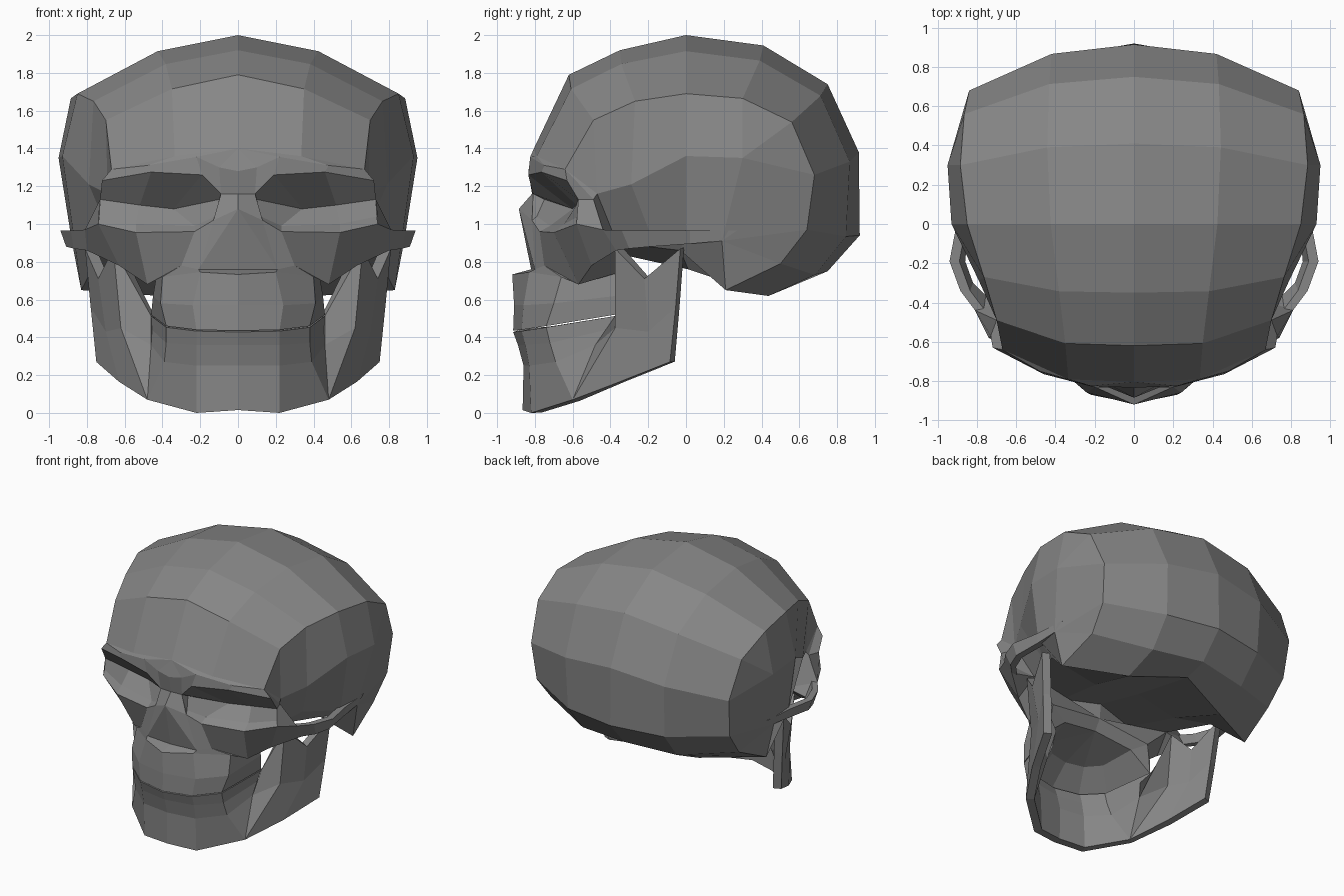
import bpy
import bmesh
from mathutils import Vector

if "Cube" in bpy.data.objects:
    bpy.data.objects.remove(bpy.data.objects["Cube"], do_unlink=True)

bone = bpy.data.materials.new("bone_grey")
bone.use_nodes = True
bone.diffuse_color = (0.24, 0.24, 0.24, 1)
bone.node_tree.nodes["Principled BSDF"].inputs["Base Color"].default_value = bone.diffuse_color


def points(*coords):
    return [Vector(c) for c in coords]


def patch(bm, *rows):
    """Skin a grid of points; rows run downwards, columns run outwards and back.
    Repeated points collapse quads into triangles."""
    for upper, lower in zip(rows, rows[1:]):
        for i in range(len(upper) - 1):
            loop = []
            for p in (upper[i], lower[i], lower[i + 1], upper[i + 1]):
                if not any((p - q).length < 0.0001 for q in loop):
                    loop.append(p)
            if len(loop) > 2:
                bm.faces.new([bm.verts.new(p) for p in loop])


def finish(bm, name, thickness=None):
    """Weld the half, mirror it across x and optionally thicken it inwards."""
    bmesh.ops.remove_doubles(bm, verts=bm.verts, dist=0.0005)
    mesh = bpy.data.meshes.new(name)
    bm.to_mesh(mesh)
    bm.free()
    mesh.materials.append(bone)
    obj = bpy.data.objects.new(name, mesh)
    bpy.context.collection.objects.link(obj)
    mirror = obj.modifiers.new("mirror", "MIRROR")
    mirror.use_axis[0] = True
    mirror.merge_threshold = 0.001
    if thickness:
        solid = obj.modifiers.new("thickness", "SOLIDIFY")
        solid.thickness = thickness
        solid.offset = -1


# Cranium: centre line and temple line, both from brow over the crown to the base
centre = points(
    (0, -0.805, 1.4), (0, -0.62, 1.79), (0, -0.35, 1.92), (0, 0, 2),
    (0, 0.41, 1.945), (0, 0.75, 1.74), (0, 0.915, 1.38), (0, 0.92, 0.94),
    (0, 0.75, 0.75), (0, 0.58, 0.7), (0, 0.05, 0.8), (0, -0.36, 0.9))
temple = points(
    (0.67, -0.64, 1.29), (0.7, -0.49, 1.55), (0.765, -0.27, 1.65), (0.85, 0, 1.69),
    (0.885, 0.3, 1.665), (0.865, 0.56, 1.54), (0.84, 0.68, 1.26), (0.82, 0.64, 0.97),
    (0.8, 0.5, 0.79), (0.83, 0.21, 0.65), (0.72, -0.03, 0.86), (0.6, -0.365, 0.9))


def bulged_middle(a, b):
    """Midpoint pushed away from the middle of the braincase."""
    mid = (a + b) / 2
    return mid + Vector((0, mid.y, mid.z - 1.2)).normalized() * 0.07


middle = [bulged_middle(a, b) for a, b in zip(centre, temple)]
side_mid = points((0.69, -0.47, 1.16), (0.79, -0.29, 1.21), (0.93, 0, 1.36), (0.95, 0.3, 1.35))
side_low = [temple[11]] + points((0.68, -0.19, 0.95), (0.87, 0, 0.94), (0.88, 0.19, 0.91))

bm = bmesh.new()
patch(bm, centre, middle, temple)
patch(bm, temple[1:5], side_mid, side_low)
patch(bm, [temple[0], temple[1]], [temple[0], side_mid[0]])
back, low = side_mid[3], side_low[3]
patch(bm, temple[4:], [back, back, back, low, low, low, side_low[2], side_low[1]])
finish(bm, "cranium")

# Face: brow ridge and rim, socket depth, lower rim and cheek edge, from the nose outwards
ridge = points((0, -0.835, 1.28), (0.1, -0.83, 1.3), (0.22, -0.825, 1.355), (0.48, -0.75, 1.31))
brow = points((0, -0.815, 1.16), (0.09, -0.81, 1.16), (0.19, -0.835, 1.26),
              (0.46, -0.765, 1.275), (0.72, -0.63, 1.23))
socket = points((0.1, -0.75, 1.13), (0.34, -0.6, 1.08), (0.52, -0.58, 1.1), (0.73, -0.57, 1.13))
floor = points((0.12, -0.79, 1.04), (0.23, -0.72, 0.99), (0.54, -0.645, 1), (0.735, -0.57, 1.04))
rim = points((0.13, -0.815, 1.02), (0.23, -0.775, 0.96), (0.54, -0.7, 0.955), (0.74, -0.58, 1))
cheek = points((0.21, -0.8, 0.76), (0.3, -0.75, 0.78), (0.48, -0.57, 0.68),
               (0.63, -0.5, 0.78), (0.8, -0.37, 0.86))
nose_tip, nose_base, process, arch_root = points(
    (0, -0.885, 1.08), (0, -0.82, 0.76), (0.7, -0.49, 1.13), (0.81, -0.44, 0.97))
gum = points((0, -0.92, 0.733), (0.2, -0.83, 0.745), (0.4, -0.66, 0.72), (0.43, -0.365, 0.74))
teeth = points((0, -0.91, 0.57), (0.24, -0.86, 0.57), (0.41, -0.7, 0.58), (0.45, -0.365, 0.62))
bite = points((0, -0.915, 0.435), (0.22, -0.87, 0.44), (0.38, -0.74, 0.46), (0.46, -0.375, 0.52))
palate, throat = points((0, -0.42, 0.71), (0, -0.37, 0.79))
vault = [p.lerp(palate, 0.35) + Vector((0, 0, 0.07)) for p in bite]
hinge = temple[11]

bm = bmesh.new()
# Brow ridge and eye sockets
patch(bm, [centre[0], centre[0], centre[0], middle[0], temple[0]], ridge + [temple[0]], brow)
patch(bm, brow[1:], socket, floor, rim)
patch(bm, [brow[1], brow[1]], [floor[0], socket[0]])
patch(bm, [brow[1], brow[1]], [rim[0], floor[0]])
# Outer socket pillar
patch(bm, [brow[4], temple[0]], [socket[3], process], [rim[3], arch_root])
patch(bm, [temple[0], side_mid[0]], [process, process])
patch(bm, [process, side_mid[0]], [arch_root, hinge])
# Nose bridge and opening
patch(bm, brow[:2], [nose_tip, rim[0]])
patch(bm, [nose_tip, rim[0]], [nose_tip, cheek[0]])
patch(bm, [nose_tip, nose_tip], [nose_base, cheek[0]], gum[:2])
# Cheekbone
patch(bm, rim + [arch_root], cheek)
patch(bm, cheek[:3], gum[1:])
patch(bm, cheek[2:] + [arch_root], [gum[3], hinge, hinge, hinge])
# Upper jaw with palate and rear wall
patch(bm, gum, teeth, bite, vault, [palate] * 4)
patch(bm, [hinge, middle[11], centre[11]], [gum[3], throat, throat], [vault[3], palate, palate])
patch(bm, [gum[3], gum[3]], [bite[3], vault[3]])
finish(bm, "face")

# Cheek arches: rectangular bar swept from the cheekbone to the ear
top = points((0.81, -0.44, 0.97), (0.885, -0.34, 0.965), (0.94, -0.19, 0.965),
             (0.9, 0.02, 0.965), (0.88, 0.27, 0.965))
bottom = points((0.8, -0.37, 0.86), (0.87, -0.3, 0.87), (0.91, -0.19, 0.88),
                (0.89, 0.02, 0.895), (0.88, 0.19, 0.91))
inward = Vector((-0.05, 0, 0))
top_in = [p + inward for p in top]
bottom_in = [p + inward for p in bottom]
bm = bmesh.new()
patch(bm, top_in, top, bottom, bottom_in, top_in)
finish(bm, "cheek_arch")

# Lower jaw: front body, hollow beside the teeth, then the rising branch with its notch
jaw_top = [p - Vector((0, 0, 0.007)) for p in bite]
jaw_lip = points((0, -0.89, 0.36), (0.22, -0.85, 0.36), (0.38, -0.72, 0.37), (0.455, -0.42, 0.44))
jaw_mid = points((0, -0.86, 0.25), (0.22, -0.83, 0.25), (0.39, -0.69, 0.27), (0.46, -0.48, 0.36))
jaw_low = points((0, -0.865, 0.015), (0.22, -0.82, 0), (0.48, -0.6, 0.07),
                 (0.63, -0.35, 0.165), (0.75, -0.085, 0.27))
branch_top = points((0.66, -0.375, 0.87), (0.74, -0.22, 0.71), (0.81, -0.03, 0.87))
branch_mid = points((0.62, -0.375, 0.45), (0.7, -0.2, 0.43), (0.78, -0.055, 0.56))
bm = bmesh.new()
patch(bm, jaw_top, jaw_lip, jaw_mid, jaw_low[:3] + [jaw_low[2]])
patch(bm, [jaw_top[3], branch_top[0]], [jaw_mid[3], branch_mid[0]], [jaw_low[2], jaw_low[2]])
patch(bm, branch_top, branch_mid, jaw_low[2:])
finish(bm, "lower_jaw", thickness=0.06)
